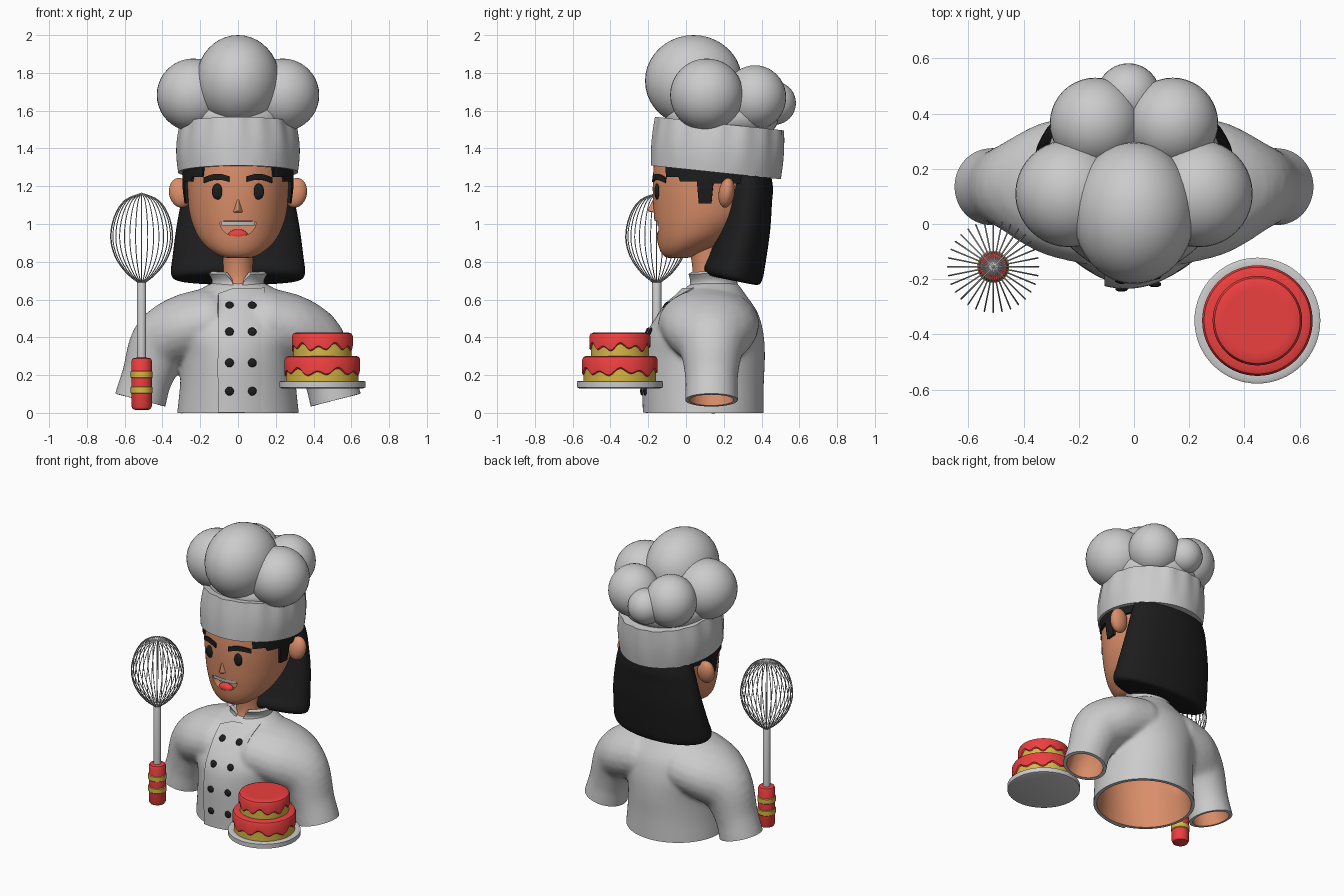
import bpy, bmesh
from math import sin, cos, pi, copysign
from mathutils import Vector
from mathutils.bvhtree import BVHTree

if "Cube" in bpy.data.objects:
    bpy.data.objects.remove(bpy.data.objects["Cube"])

def material(name, r, g, b):
    m = bpy.data.materials.new(name)
    m.diffuse_color = (r, g, b, 1)
    m.use_nodes = True
    m.node_tree.nodes["Principled BSDF"].inputs["Base Color"].default_value = m.diffuse_color
    return m

SKIN = material("skin", .70, .27, .14)
BLACK = material("black", .012, .012, .012)
RED = material("red", .85, .05, .05)
YELLOW = material("yellow", .68, .48, .06)
GREY = material("grey", .8, .8, .8)

def select(ob):
    bpy.ops.object.select_all(action='DESELECT')
    bpy.context.view_layer.objects.active = ob
    ob.select_set(True)

def smooth(ob, angle=40):
    select(ob)
    bpy.ops.object.shade_smooth_by_angle(angle=angle * pi / 180)

def modify(ob, kind, **props):
    m = ob.modifiers.new(kind, kind)
    for k, v in props.items():
        setattr(m, k, v)
    select(ob)
    bpy.ops.object.modifier_apply(modifier=m.name)

def from_bm(name, bm, mat=None, angle=40):
    bmesh.ops.recalc_face_normals(bm, faces=bm.faces[:])
    me = bpy.data.meshes.new(name)
    bm.to_mesh(me)
    bm.free()
    ob = bpy.data.objects.new(name, me)
    bpy.context.collection.objects.link(ob)
    if mat:
        me.materials.append(mat)
    smooth(ob, angle)
    return ob

def grid(name, f, nu, nv, mat=None, wrap=True, cap=True, thick=0):
    """Surface f(u, v), optionally closed around u and capped, or thickened."""
    bm = bmesh.new()
    n = nu if wrap else nu + 1
    rows = [[bm.verts.new(f(i / nu, j / nv)) for i in range(n)] for j in range(nv + 1)]
    for a, b in zip(rows, rows[1:]):
        for i in range(nu):
            k = (i + 1) % n
            bm.faces.new((a[i], a[k], b[k], b[i]))
    if wrap and cap:
        bm.faces.new(rows[0])
        bm.faces.new(rows[-1])
    ob = from_bm(name, bm, mat)
    if thick:
        modify(ob, 'SOLIDIFY', thickness=thick, offset=0)
        smooth(ob)
    return ob

def spline(rows, t):
    """Smooth interpolation through rows, t in 0..1."""
    s = t * (len(rows) - 1)
    i = min(int(s), len(rows) - 2)
    s -= i
    q = [rows[max(0, min(len(rows) - 1, i + k))] for k in (-1, 0, 1, 2)]
    return [b + .5 * s * (c - a + s * (2*a - 5*b + 4*c - d + s * (3*(b - c) + d - a)))
            for a, b, c, d in zip(*q)]

def loft(name, rows, mat=None, nu=64, nv=48, p=2, tilt=0):
    """Rows of (z, half width, front y, back y)."""
    def f(u, v):
        z, rx, y0, y1 = spline(rows, v)
        s, c = [copysign(abs(w) ** (2 / p), w) for w in (sin(2*pi*u), cos(2*pi*u))]
        y = (y0 + y1) / 2 - (y1 - y0) / 2 * c
        return rx * s, y, z + tilt * (y - .25)
    return grid(name, f, nu, nv, mat)

def lathe(name, pts, x, y, mat=None, n=48):
    def f(u, v):
        r, z = pts[round(v * (len(pts) - 1))]
        return x + r * cos(2*pi*u), y + r * sin(2*pi*u), z
    return grid(name, f, n, len(pts) - 1, mat)

def ball(name, c, r, mat=None, seg=40):
    bm = bmesh.new()
    bmesh.ops.create_uvsphere(bm, u_segments=seg, v_segments=seg // 2, radius=1)
    bmesh.ops.scale(bm, vec=Vector(r), verts=bm.verts)
    bmesh.ops.translate(bm, vec=Vector(c), verts=bm.verts)
    return from_bm(name, bm, mat)

def tree(ob):
    return BVHTree.FromPolygons([v.co for v in ob.data.vertices], [p.vertices for p in ob.data.polygons])

def front(bvh, x, z):
    hit = bvh.ray_cast(Vector((x, -1, z)), Vector((0, 1, 0)))[0]
    return hit.y if hit else 0

def patch(name, bvh, x0, x1, low, high, off, mat=None, thick=.02, nu=16, nv=4):
    """Panel laid on the front of a surface; low/high/off are functions of u."""
    def f(u, v):
        x, z = x0 + (x1 - x0) * u, low(u) + (high(u) - low(u)) * v
        return x, front(bvh, x, z) + off(u), z
    return grid(name, f, nu, nv, mat, wrap=False, thick=thick)

# Jacket: torso and arm volumes fused, then cut open at hem and cuffs
jacket = loft("jacket", [(-.06, .325, -.215, .412), (0, .322, -.215, .412), (.15, .307, -.22, .412),
    (.3, .305, -.22, .418), (.42, .34, -.195, .41), (.53, .34, -.125, .38),
    (.62, .25, -.045, .32), (.68, .155, .02, .275), (.70, .09, .07, .23)])
# arm rows: x, y, z, radius, depth radius
arm = [(.16, .12, .47, .19, .27), (.29, .13, .44, .182, .245), (.405, .135, .365, .167, .175),
       (.478, .135, .2, .137, .142), (.522, .135, .05, .140, .142), (.555, .135, -.08, .140, .142)]
parts = [jacket]
for s in (-1, 1):
    for k in range(26):
        x, y, z, r, ry = spline(arm, k / 25)
        parts.append(ball("arm_volume", (s * x, y, z), (r, ry, r), seg=24))
select(jacket)
for o in parts:
    o.select_set(True)
bpy.ops.object.join()
modify(jacket, 'REMESH', mode='VOXEL', voxel_size=.011)
modify(jacket, 'SMOOTH', factor=.5, iterations=14)
bm = bmesh.new()
bm.from_mesh(jacket.data)
bmesh.ops.bisect_plane(bm, geom=bm.verts[:] + bm.edges[:] + bm.faces[:], plane_co=(0, 0, 0),
                       plane_no=(0, 0, -1), clear_outer=True)
for s in (-1, 1):
    fs = [f for f in bm.faces if all(v.co.x * s > .345 for v in f.verts)]
    geom = list({e for f in fs for e in f.edges}) + list({v for f in fs for v in f.verts}) + fs
    bmesh.ops.bisect_plane(bm, geom=geom, plane_co=(s * .505, .135, .065),
                           plane_no=(s * .07, 0, -.27), clear_outer=True)
bm.to_mesh(jacket.data)
bm.free()
jacket.data.materials.clear()
jacket.data.materials.append(GREY)
jacket.data.materials.append(SKIN)
cloth = tree(jacket)
modify(jacket, 'SOLIDIFY', thickness=.022, offset=-1, material_offset=1)
smooth(jacket)

# Overlapping front flap, buttons, collar
patch("jacket_flap", cloth, -.105, .14, lambda u: .003, lambda u: .625 + .03 * min(1, 3 * u),
      lambda u: -.014 * (1 - u) + .012 * u, nu=20, nv=40, thick=.018)
for x in (-.045, .075):
    for z in (.57, .43, .265, .115):
        b = ball("button", (0, 0, 0), (.023, .01, .023), BLACK, 20)
        b.location = (x, front(cloth, x, z) - (.018 if x < 0 else .008), z)
        slope = (front(cloth, x, z + .02) - front(cloth, x, z - .02)) / .04
        b.rotation_euler.x = -slope * .75

def collar(u, v):
    gap = .14 + .3 * v * v
    a = gap + (2*pi - 2*gap) * u
    r = .148 - .022 * sin(pi * v) + .002 * v
    return r * sin(a), .145 - .135 * cos(a) * (r / .148), .64 + .1 * v + .008 * (1 - cos(a)) / 2
grid("collar", collar, 60, 8, wrap=False, thick=.02)

# Neck and head
loft("neck", [(.58, .12, -.04, .24), (.64, .10, .0, .23), (.70, .082, .033, .21), (.80, .08, .03, .21),
              (.92, .085, .0, .22)], SKIN)
head = loft("head", [(.82, .04, -.085, 0), (.826, .085, -.11, .03), (.85, .13, -.132, .09), (.89, .178, -.147, .18),
    (.95, .22, -.158, .28), (1.05, .255, -.17, .38), (1.2, .272, -.176, .42), (1.35, .272, -.165, .43),
    (1.46, .25, -.13, .42)], SKIN, nu=96, nv=64)
face = tree(head)

# Open mouth with teeth and tongue
bm = bmesh.new()
pts = [(.095 * cos(pi * k / 24), 1.008 - .075 * sin(pi * k / 24)) for k in range(25)]
pts += [(-.07, 1.017), (.07, 1.017)]
f = bm.faces.new([bm.verts.new((x, -.4, z)) for x, z in pts])
ext = bmesh.ops.extrude_face_region(bm, geom=[f])
bmesh.ops.translate(bm, vec=(0, .30, 0), verts=[g for g in ext["geom"] if isinstance(g, bmesh.types.BMVert)])
cutter = from_bm("mouth_cutter", bm, SKIN)
cutter.hide_render = True
modify(head, 'BOOLEAN', operation='DIFFERENCE', object=cutter, solver='EXACT')
bpy.data.objects.remove(cutter)
smooth(head)
patch("teeth", face, -.085, .085, lambda u: .993, lambda u: 1.014, lambda u: .016, thick=.018)
ball("tongue", (0, -.128, .942), (.052, .026, .03), RED)

# Nose
bm = bmesh.new()
for p in ((0, -.168, 1.155), (.036, -.155, 1.058), (-.036, -.155, 1.058), (0, -.21, 1.068), (0, -.12, 1.056)):
    bm.verts.new(p)
bmesh.ops.convex_hull(bm, input=bm.verts[:])
nose = from_bm("nose", bm, SKIN)
modify(nose, 'BEVEL', width=.008, segments=3)
smooth(nose, 60)

# Eyes, eyebrows, ears
for s in (-1, 1):
    ball("eye", (s * .108, front(face, .108, 1.172) - .002, 1.172), (.03, .014, .042), BLACK)
    patch("eyebrow", face, s * .045, s * .175, lambda u: 1.222 + .014 * sin(pi * u) - .004 * u,
          lambda u: 1.252 + .016 * sin(pi * u) - .006 * u, lambda u: .002, BLACK)
    ear = ball("ear", (0, 0, 0), (.06, .042, .08), SKIN)
    ear.location = (s * .305, .215, 1.165)
    ear.rotation_euler = (-.15, s * .2, 0)

# Hair: long back piece and a cap with sideburns under the hat
loft("hair_back", [(.70, .25, .16, .34), (.706, .33, .11, .385), (.74, .355, .095, .405), (.82, .348, .125, .42),
    (1.0, .325, .18, .445), (1.15, .297, .205, .455), (1.24, .275, .21, .46), (1.34, .24, .22, .44)],
    BLACK, p=2.05, tilt=-.2)

def hair_cap(u, v):
    a = 2 * pi * u
    y = .135 - .303 * cos(a)
    edge = 1.34
    for limit, z in ((-.10, 1.25), (-.03, 1.225), (.065, 1.11), (.14, 1.215)):
        if y > limit:
            edge = z
    z = edge + (1.37 - edge) * v
    return (.285 - .13 * max(0, 1.2 - z)) * sin(a), y, z
grid("hair_cap", hair_cap, 200, 8, BLACK, cap=False, thick=.02)

# Chef hat: pleated band and puffs
def band(u, v):
    a = 2 * pi * u
    w = 1 + .012 * v * (cos(16 * a) + .6 * cos(9 * a))
    k = .014 * sin(pi * v) - .012 * v
    x, y = (.317 + k) * w * sin(a), .158 + .022 * v - (.344 + k * .5) * w * cos(a)
    return x, y, 1.29 - .105 * y + .26 * v
grid("hat_band", band, 144, 12)
ball("hat_filler", (0, .19, 1.56), (.29, .30, .15))
ball("hat_puff_front", (0, .04, 1.758), (.222, .257, .242))
for s in (-1, 1):
    ball("hat_puff_side", (s * .236, .11, 1.683), (.194, .194, .193))
    ball("hat_puff_rear", (s * .14, .365, 1.67), (.165, .165, .17))
ball("hat_puff_back", (-.02, .467, 1.64), (.115, .115, .115))

# Whisk: banded handle, rod and wire loops
WX, WY = -.51, -.155
lathe("whisk_handle", [(.03, .015), (.047, .02), (.054, .035), (.054, .275), (.048, .288), (.03, .292)], WX, WY, RED)
for z in (.1, .182):
    lathe("handle_band", [(.052, z), (.058, z + .006), (.058, z + .036), (.052, z + .042)], WX, WY, YELLOW)
lathe("whisk_rod", [(.024, .28), (.024, .69), (.018, .705)], WX, WY, n=24)
egg = [(.02, .69), (.085, .745), (.142, .83), (.165, .93), (.145, 1.04), (.09, 1.125), (0, 1.164)]
cu = bpy.data.curves.new("whisk_wires", 'CURVE')
cu.dimensions, cu.bevel_depth, cu.bevel_resolution = '3D', .0026, 1
for k in range(32):
    a = 2 * pi * k / 32
    sp = cu.splines.new('POLY')
    sp.points.add(24)
    for j, p in enumerate(sp.points):
        r, z = spline(egg, j / 24)
        p.co = (WX + r * cos(a), WY + r * sin(a), z, 1)
bpy.context.collection.objects.link(bpy.data.objects.new("whisk_wires", cu))

# Two-tier cake on a plate
CX, CY = .447, -.35
lathe("plate", [(.215, .13), (.228, .135), (.228, .165), (.22, .17), (.2, .168)], CX, CY, n=64)

def tier(name, r, z0, z1):
    lathe(name + "_sponge", [(r - .006, z0), (r - .006, z1 - .02)], CX, CY, YELLOW, 64)
    def icing(u, v):
        a = 2 * pi * u
        low = z0 + .045 + .013 * cos(11 * a) + .01 * sin(5 * a + 1)
        prof = [(r - .02, z0 + .05), (r - .004, low), (r + .002, low + .006), (r + .002, z1 - .02),
                (r - .005, z1 - .006), (r - .02, z1), (r - .045, z1)]
        q, z = prof[round(v * 6)]
        return CX + q * cos(a), CY + q * sin(a), z
    grid(name + "_icing", icing, 132, 6, RED)
tier("lower_tier", .198, .168, .302)
tier("upper_tier", .16, .30, .425)
